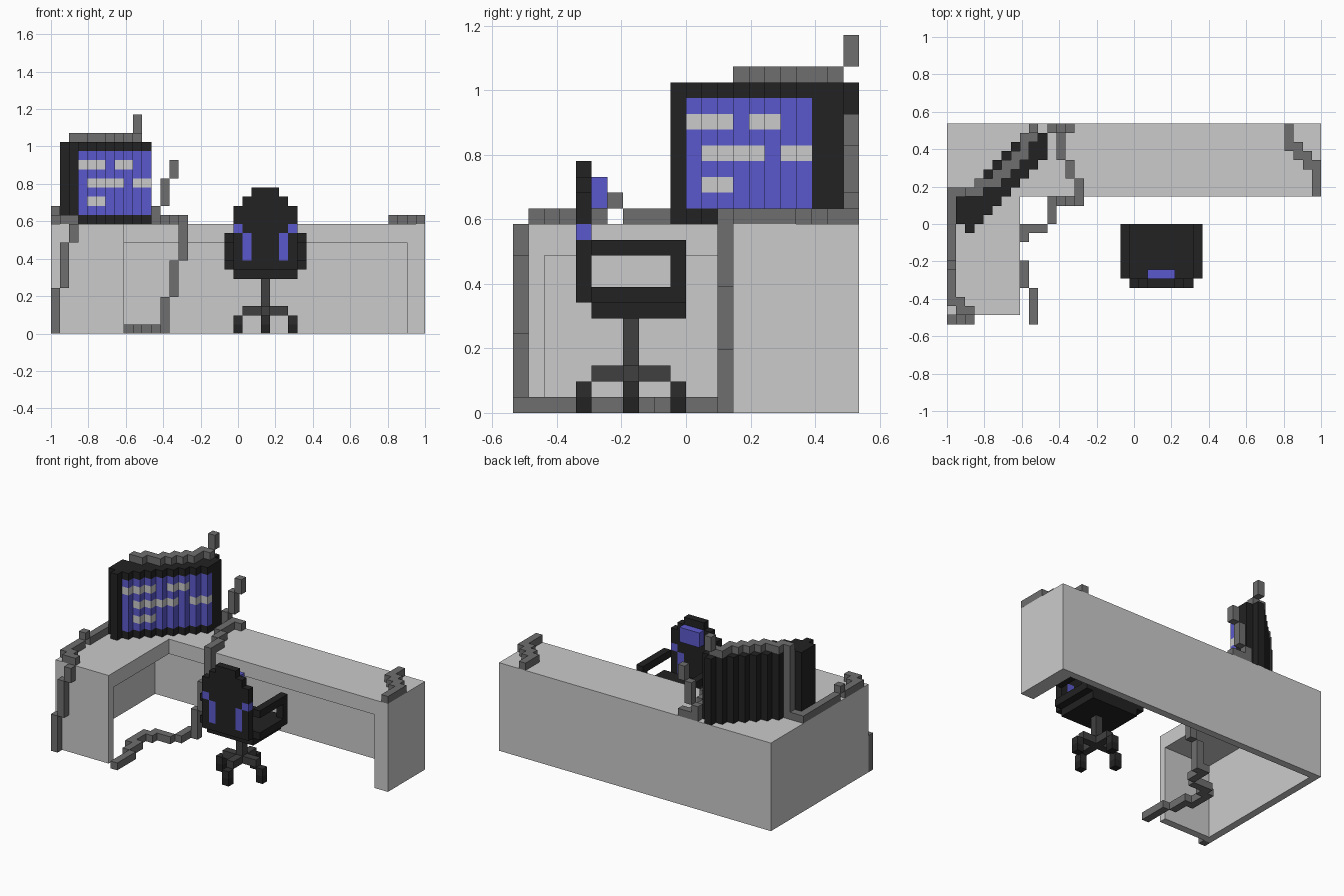
import bpy, bmesh

if "Cube" in bpy.data.objects:
    bpy.data.objects.remove(bpy.data.objects["Cube"])

V = 2 / 41                      # block size


def P(i, j, k):
    return (-1 + i * V, -11 * V + j * V, k * V)


def srgb(c):
    c /= 255
    return c / 12.92 if c <= 0.04045 else ((c + 0.055) / 1.055) ** 2.4


def mat(name, r, g, b):
    m = bpy.data.materials.new(name)
    m.diffuse_color = (srgb(r), srgb(g), srgb(b), 1)
    m.use_nodes = True
    m.node_tree.nodes["Principled BSDF"].inputs["Base Color"].default_value = m.diffuse_color
    return m


LIGHT = mat("light_grey", 203, 203, 203)
BLACK = mat("black", 34, 34, 34)
BLUE = mat("blue", 91, 89, 204)
CABLE = mat("cable_grey", 111, 111, 111)
STEEL = mat("dark_steel", 64, 64, 64)
CASTOR = mat("castor_grey", 44, 44, 44)


def finish(name, bm, mats):
    me = bpy.data.meshes.new(name)
    bm.to_mesh(me)
    bm.free()
    for m in mats:
        me.materials.append(m)
    ob = bpy.data.objects.new(name, me)
    bpy.context.collection.objects.link(ob)
    return ob


def prism(bm, pts, k0, k1):
    f = bm.faces.new([bm.verts.new(P(i, j, k0)) for i, j in pts])
    r = bmesh.ops.extrude_face_region(bm, geom=[f], use_keep_orig=True)
    vs = [g for g in r["geom"] if isinstance(g, bmesh.types.BMVert)]
    bmesh.ops.translate(bm, vec=(0, 0, (k1 - k0) * V), verts=vs)
    bmesh.ops.recalc_face_normals(bm, faces=bm.faces)


def block(a, b):
    """All cells between two corner cells, both included."""
    r = [range(min(p, q), max(p, q) + 1) for p, q in zip(a, b)]
    return {(i, j, k) for i in r[0] for j in r[1] for k in r[2]}


def blocks(name, cells):
    """Mesh of the outer faces of a {cell: material} dictionary."""
    mats = list(dict.fromkeys(cells.values()))
    bm = bmesh.new()
    for c, m in cells.items():
        for ax in range(3):
            for s in (0, 1):
                n = list(c)
                n[ax] += 2 * s - 1
                if tuple(n) in cells:
                    continue
                u, w = (ax + 1) % 3, (ax + 2) % 3
                quad = []
                for du, dw in ((0, 0), (1, 0), (1, 1), (0, 1)):
                    p = list(c)
                    p[ax] += s
                    p[u] += du
                    p[w] += dw
                    quad.append(bm.verts.new(P(*p)))
                f = bm.faces.new(quad if s else quad[::-1])
                f.material_index = mats.index(m)
    bmesh.ops.remove_doubles(bm, verts=bm.verts, dist=1e-4)
    bmesh.ops.dissolve_limit(bm, angle_limit=0.01, verts=bm.verts,
                             edges=bm.edges, delimit={'MATERIAL'})
    return finish(name, bm, mats)


def part(name, m, *boxes):
    return blocks(name, {c: m for a, b in boxes for c in block(a, b)})


def mirror(a, b):
    """The same box on the other side of the chair."""
    return ((46 - a[0],) + a[1:], (46 - b[0],) + b[1:])


# L-shaped desk: thick top and thin walls, open below
bm = bmesh.new()
prism(bm, [(0, 1), (8, 1), (8, 14), (41, 14), (41, 22), (0, 22)], 10, 12)
finish("desk_top", bm, [LIGHT])
bm = bmesh.new()
prism(bm, [(0, 1), (8, 1), (8, 2), (1, 2), (1, 21), (39, 21), (39, 14),
           (41, 14), (41, 22), (0, 22)], 0, 10)
finish("desk_walls", bm, [LIGHT])

# monitor: diagonal staircase of columns, screen cells on the front step
mon = {}
for i in range(1, 11):
    front = i + 10 if i == 1 else i + 8
    back = {1: 13, 2: 13, 10: 20}.get(i, i + 12)
    for c in block((i, front, 12), (i, back, 20)):
        mon[c] = BLACK
for i in range(3, 11):
    for k in range(13, 20):
        mon[(i, i + 8, k)] = BLUE
for k, spans in {18: ((3, 5), (7, 8)), 16: ((4, 7), (9, 10)),
                 14: ((4, 5),)}.items():
    for a, b in spans:
        for i in range(a, b + 1):
            mon[(i, i + 8, k)] = LIGHT
blocks("monitor", mon)

# cable up the left panel, along the desk edge and over the monitor
over = [(3, 14), (3, 15), (4, 15), (5, 15), (5, 16), (6, 16), (6, 17), (7, 17),
        (7, 18), (8, 18), (8, 19), (8, 20), (9, 20)]
part("left_cable", CABLE,
     ((0, 0, 0), (0, 0, 4)), ((1, 0, 5), (1, 0, 9)), ((2, 0, 10), (2, 0, 11)),
     ((1, 1, 12), (2, 1, 12)), ((0, 2, 12), (1, 2, 12)),
     ((0, 3, 12), (0, 5, 12)), ((0, 6, 13), (0, 6, 13)),
     ((0, 7, 12), (0, 14, 12)), ((1, 14, 12), (2, 14, 12)),
     ((2, 14, 13), (2, 14, 21)), ((9, 21, 22), (9, 21, 23)),
     *[((i, j, 21), (i, j, 21)) for i, j in over])

# cable from the air beside the monitor, over the desk and along the floor
part("middle_cable", CABLE,
     ((13, 21, 17), (13, 21, 18)), ((12, 21, 14), (12, 21, 16)),
     ((11, 21, 12), (11, 21, 13)), ((11, 21, 12), (13, 21, 12)),
     ((12, 18, 12), (12, 20, 12)), ((13, 16, 12), (13, 17, 12)),
     ((14, 13, 12), (14, 15, 12)), ((14, 13, 8), (14, 13, 11)),
     ((13, 13, 4), (13, 13, 7)), ((12, 13, 0), (12, 13, 3)),
     ((11, 11, 0), (11, 13, 0)), ((8, 10, 0), (10, 10, 0)),
     ((8, 9, 0), (8, 9, 0)), ((7, 6, 0), (7, 9, 0)),
     ((8, 4, 0), (8, 6, 0)), ((9, 0, 0), (9, 3, 0)))

# short cable at the right end of the desk
part("right_cable", CABLE,
     ((37, 19, 12), (37, 21, 12)), ((38, 18, 12), (38, 19, 12)),
     ((39, 17, 12), (39, 18, 12)), ((40, 14, 12), (40, 17, 12)))

# chair back with blue stripes
back = {c: BLACK for a, b in (((20, 4, 7), (26, 4, 13)), ((21, 4, 14), (25, 4, 14)),
                              ((22, 4, 15), (24, 4, 15))) for c in block(a, b)}
for a, b in (((21, 4, 8), (21, 4, 10)), ((20, 4, 11), (20, 4, 11))):
    for c in block(a, b) | block(*mirror(a, b)):
        back[c] = BLUE
blocks("chair_back", back)
part("chair_headrest", BLUE, ((22, 5, 13), (24, 5, 14)))
part("chair_seat", BLACK, ((20, 5, 6), (26, 10, 7)))

# armrests
arm = [((19, 5, 7), (19, 10, 7)), ((19, 10, 8), (19, 10, 9)),
       ((19, 5, 10), (19, 10, 10))]
part("left_armrest", BLACK, *arm)
part("right_armrest", BLACK, *[mirror(a, b) for a, b in arm])

# chair post, cross base and castors
part("chair_base", STEEL, ((23, 7, 3), (23, 7, 5)), ((21, 7, 2), (25, 7, 2)),
     ((23, 5, 2), (23, 9, 2)))
for n, (i, j) in enumerate(((20, 7), (26, 7), (23, 4), (23, 10))):
    blocks("castor_%d" % (n + 1), {(i, j, 0): BLACK, (i, j, 1): CASTOR})
